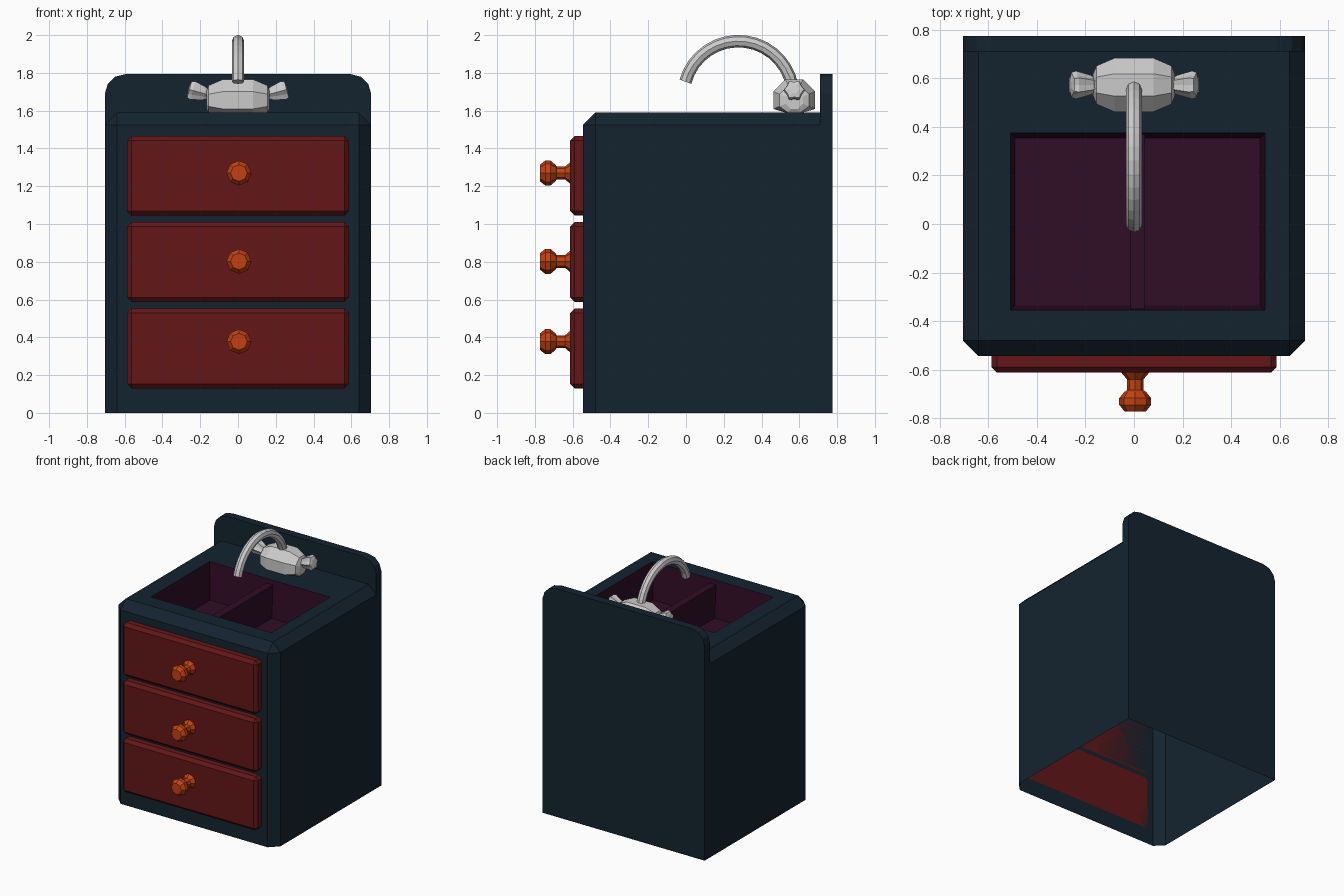
import bpy, bmesh, math
from mathutils import Vector, Matrix

if "Cube" in bpy.data.objects:
    bpy.data.objects.remove(bpy.data.objects["Cube"])


def material(name, rgb):
    m = bpy.data.materials.new(name)
    m.diffuse_color = (*rgb, 1)
    m.use_nodes = True
    m.node_tree.nodes["Principled BSDF"].inputs["Base Color"].default_value = m.diffuse_color
    return m


NAVY = material("navy", (0.007, 0.017, 0.029))
RED = material("red", (0.125, 0.008, 0.009))
ORANGE = material("orange", (0.55, 0.053, 0.006))
PURPLE = material("purple", (0.03, 0.004, 0.019))


def finish(name, bm, mat=None):
    me = bpy.data.meshes.new(name)
    bm.to_mesh(me)
    bm.free()
    ob = bpy.data.objects.new(name, me)
    bpy.context.collection.objects.link(ob)
    if mat:
        me.materials.append(mat)
    return ob


def box(lo, hi):
    bm = bmesh.new()
    bmesh.ops.create_cube(bm, size=1)
    lo, hi = Vector(lo), Vector(hi)
    for v in bm.verts:
        v.co = Vector([lo[i] + (v.co[i] + 0.5) * (hi[i] - lo[i]) for i in range(3)])
    return bm


def bevel(bm, width, test):
    edges = [e for e in bm.edges if test((e.verts[0].co + e.verts[1].co) / 2)]
    bmesh.ops.bevel(bm, geom=edges, offset=width, segments=1, affect='EDGES')


def facing(bm, direction):
    bm.normal_update()
    d = Vector(direction)
    return [f for f in bm.faces if f.normal.dot(d) > 0.99]


def lathe(profile, origin, axis, sides=8, offset=0.0, lobe=1.0):
    """Rings of (distance, radius) along an axis; lobe < 1 makes a star section."""
    bm = bmesh.new()
    mat = Matrix.Translation(origin) @ Vector(axis).to_track_quat('Z', 'Y').to_matrix().to_4x4()
    rings = []
    for d, r in profile:
        ring = []
        for i in range(sides):
            a = offset + i * math.tau / sides
            k = r * (lobe if i % 2 else 1)
            ring.append(bm.verts.new(mat @ Vector((k * math.cos(a), k * math.sin(a), d))))
        rings.append(ring)
    for a, b in zip(rings, rings[1:]):
        for i in range(sides):
            j = (i + 1) % sides
            bm.faces.new((a[i], a[j], b[j], b[i]))
    bm.faces.new(rings[0][::-1])
    bm.faces.new(rings[-1])
    return bm


# Cabinet shell: chamfered front and top edges, open bottom, hole for the basin
X0, X1, Y0, Y1, TOP = -0.51, 0.54, -0.355, 0.375, 1.59
bm = box((-0.705, -0.545, 0), (0.705, 0.775, TOP))
bevel(bm, 0.065, lambda c: (c.z > 1.5 and c.y < 0.7) or (c.y < -0.5 and c.z > 0.1))
bmesh.ops.delete(bm, geom=facing(bm, (0, 0, -1)), context='FACES')
top = facing(bm, (0, 0, 1))
bmesh.ops.inset_individual(bm, faces=top, thickness=0.1)
for v in top[0].verts:
    v.co.x = X0 if v.co.x < 0 else X1
    v.co.y = Y0 if v.co.y < 0.1 else Y1
bmesh.ops.delete(bm, geom=[top[0]], context='FACES')
finish("cabinet", bm, NAVY)

# Backsplash with rounded top corners
half = [(0.705, 1.525), (0.705, 1.69), (0.69, 1.74), (0.65, 1.78), (0.59, 1.795)]
bm = bmesh.new()
outline = half + [(-x, z) for x, z in reversed(half)]
face = bm.faces.new([bm.verts.new((x, 0.71, z)) for x, z in outline])
out = bmesh.ops.extrude_face_region(bm, geom=[face], use_keep_orig=True)
bmesh.ops.translate(bm, vec=(0, 0.065, 0),
                    verts=[g for g in out["geom"] if isinstance(g, bmesh.types.BMVert)])
bmesh.ops.recalc_face_normals(bm, faces=bm.faces)
finish("backsplash", bm, NAVY)

# Basin with tapered walls, and its divider
bm = box((X0, Y0, 1.30), (X1, Y1, TOP))
bmesh.ops.delete(bm, geom=facing(bm, (0, 0, 1)), context='FACES')
for v in bm.verts:
    if v.co.z < 1.4:
        v.co.x += 0.02 if v.co.x < 0 else -0.02
        v.co.y += 0.02 if v.co.y < 0 else -0.02
bmesh.ops.reverse_faces(bm, faces=bm.faces)
finish("basin", bm, PURPLE)
finish("basin_divider", box((-0.015, Y0 + 0.004, 1.30), (0.045, Y1 - 0.004, 1.555)), PURPLE)

# Drawers and turned knobs
knob = [(0, 0.058), (0.028, 0.034), (0.073, 0.034), (0.08, 0.045),
        (0.106, 0.066), (0.133, 0.066), (0.161, 0.044)]
for n, (z0, z1, zk) in enumerate([(0.13, 0.553, 0.377), (0.588, 1.01, 0.802), (1.045, 1.465, 1.27)], 1):
    bm = box((-0.588, -0.613, z0), (0.588, -0.545, z1))
    bevel(bm, 0.024, lambda c: c.y < -0.56)
    finish(f"drawer_{n}", bm, RED)
    finish(f"knob_{n}", lathe(knob, (0.005, -0.612, zk), (0, -1, 0)), ORANGE)

# Faucet body: a barrel lying along x, flattened on the counter
barrel = [(-0.168, 0.05), (-0.155, 0.085), (-0.08, 0.12), (0.08, 0.12), (0.155, 0.085), (0.168, 0.05)]
bm = lathe(barrel, (0, 0.573, 1.655), (1, 0, 0), 8, math.pi / 8)
for v in bm.verts:
    v.co.z = max(v.co.z, TOP)
finish("faucet_body", bm)

# Tilted star-shaped tap handles
grip = [(0, 0.03), (0.07, 0.03), (0.085, 0.04), (0.15, 0.058), (0.168, 0.052), (0.174, 0.025)]
for side, s in (("left", -1), ("right", 1)):
    finish(f"handle_{side}", lathe(grip, (s * 0.095, 0.573, 1.668), (s * 0.96, 0, 0.26), 12, 0, 0.8))

# Arched spout
curve = bpy.data.curves.new("spout", 'CURVE')
curve.dimensions = '3D'
curve.bevel_depth = 0.033
curve.bevel_resolution = 2
curve.use_fill_caps = True
spline = curve.splines.new('POLY')
N = 16
spline.points.add(N)
for i, p in enumerate(spline.points):
    a = math.radians(165 * i / N)
    p.co = (0, 0.277 + 0.29 * math.cos(a), 1.678 + 0.29 * math.sin(a), 1)
spline.use_smooth = False
bpy.context.collection.objects.link(bpy.data.objects.new("spout", curve))
